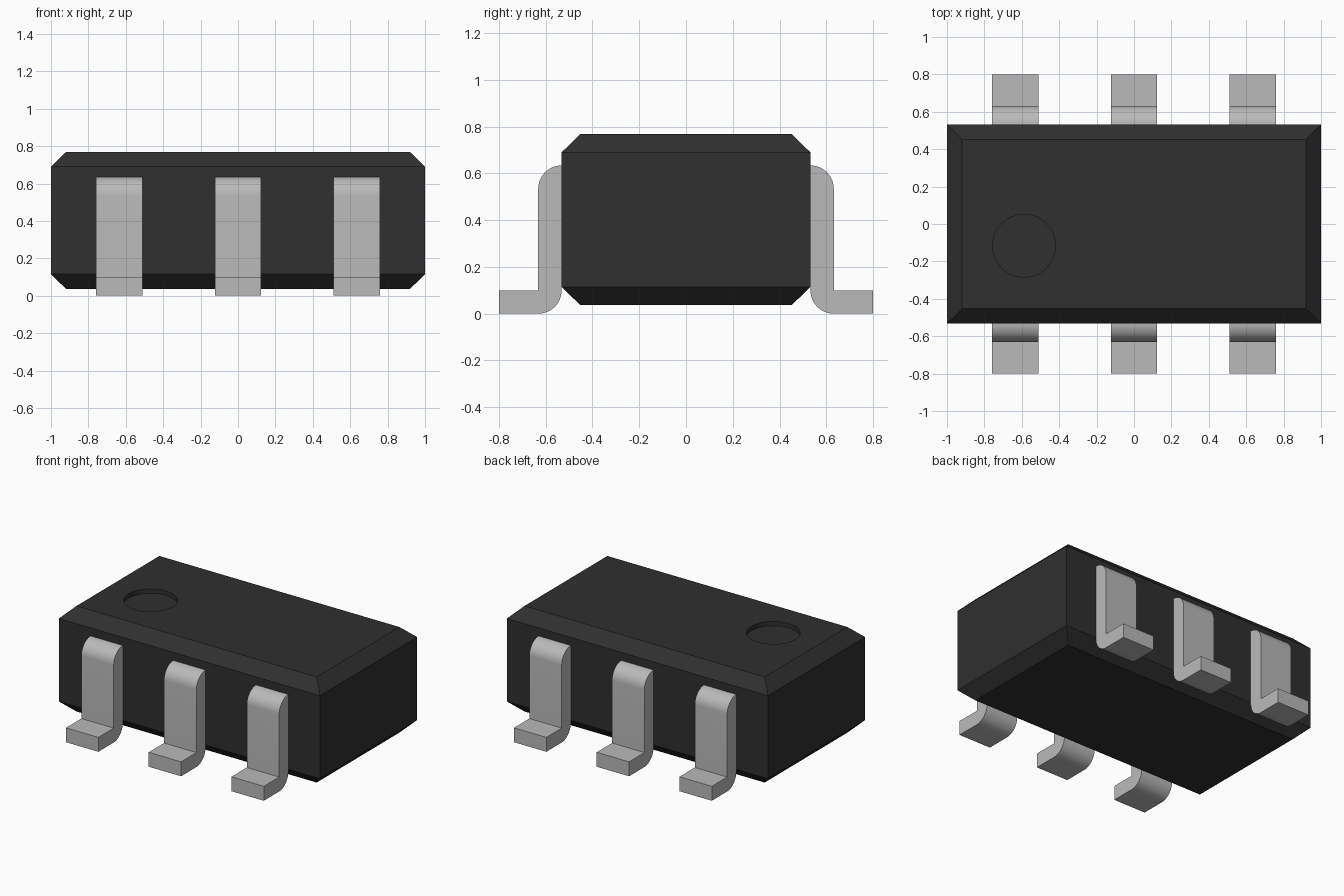
import bpy, bmesh, math

cube = bpy.data.objects.get("Cube")
if cube:
    bpy.data.objects.remove(cube, do_unlink=True)


def make_material(name, rgb):
    mat = bpy.data.materials.new(name)
    mat.use_nodes = True
    color = (*rgb, 1.0)
    mat.diffuse_color = color
    mat.node_tree.nodes["Principled BSDF"].inputs["Base Color"].default_value = color
    return mat


def make_object(name, bm, mat):
    bmesh.ops.recalc_face_normals(bm, faces=bm.faces)
    mesh = bpy.data.meshes.new(name)
    bm.to_mesh(mesh)
    bm.free()
    obj = bpy.data.objects.new(name, mesh)
    bpy.context.collection.objects.link(obj)
    mesh.materials.append(mat)
    return obj


def select_only(obj):
    bpy.ops.object.select_all(action='DESELECT')
    obj.select_set(True)
    bpy.context.view_layer.objects.active = obj


black = make_material("black plastic", (0.029, 0.029, 0.029))
metal = make_material("grey metal", (0.49, 0.49, 0.49))

# Body: stacked rectangles give the chamfered top and bottom
bm = bmesh.new()
rings = []
for hx, hy, z in [(0.92, 0.453, 0.037), (1, 0.532, 0.115),
                  (1, 0.532, 0.69), (0.92, 0.453, 0.768)]:
    rings.append([bm.verts.new((sx * hx, sy * hy, z))
                  for sx, sy in [(-1, -1), (1, -1), (1, 1), (-1, 1)]])
for low, high in zip(rings, rings[1:]):
    for i in range(4):
        j = (i + 1) % 4
        bm.faces.new((low[i], low[j], high[j], high[i]))
bm.faces.new(rings[0][::-1])
bm.faces.new(rings[-1])
body = make_object("body", bm, black)

# Round pin-one dimple cut into the top
bpy.ops.mesh.primitive_cylinder_add(vertices=48, radius=0.168, depth=0.2,
                                    location=(-0.588, -0.117, 0.738 + 0.1))
cutter = bpy.context.object
cutter.name = "dimple_cutter"
cutter.hide_render = True
cutter.data.materials.append(black)
mod = body.modifiers.new("dimple", 'BOOLEAN')
mod.operation = 'DIFFERENCE'
mod.solver = 'EXACT'
mod.object = cutter
select_only(body)
bpy.ops.object.modifier_apply(modifier=mod.name)
bpy.data.objects.remove(cutter, do_unlink=True)
bpy.ops.object.shade_smooth_by_angle(angle=math.radians(30))


# Leg side profile (distance outward, height): rounded shoulder and heel
def arc(cy, cz, radius, start, end, steps=12):
    angles = [math.radians(start + (end - start) * i / steps) for i in range(steps + 1)]
    return [(cy + radius * math.cos(a), cz + radius * math.sin(a)) for a in angles]


R = 0.1
INNER, TOP, TOE = 0.532, 0.634, 0.8
profile = (arc(INNER, TOP - R, R, 90, 0)
           + [(INNER + R, R), (TOE, R), (TOE, 0)]
           + arc(INNER + R, R, R, 270, 180))


def make_leg(name, x, side):
    bm = bmesh.new()
    face = bm.faces.new([bm.verts.new((x - 0.124, side * y, z)) for y, z in profile])
    grown = bmesh.ops.extrude_face_region(bm, geom=[face], use_keep_orig=True)
    verts = [v for v in grown["geom"] if isinstance(v, bmesh.types.BMVert)]
    bmesh.ops.translate(bm, verts=verts, vec=(0.248, 0, 0))
    leg = make_object(name, bm, metal)
    select_only(leg)
    bpy.ops.object.shade_smooth_by_angle(angle=math.radians(30))


for side, row in [(-1, "front"), (1, "back")]:
    for x, place in [(-0.634, "right"), (0, "middle"), (0.634, "left")]:
        make_leg(f"{row}_{place}_leg", x, side)
